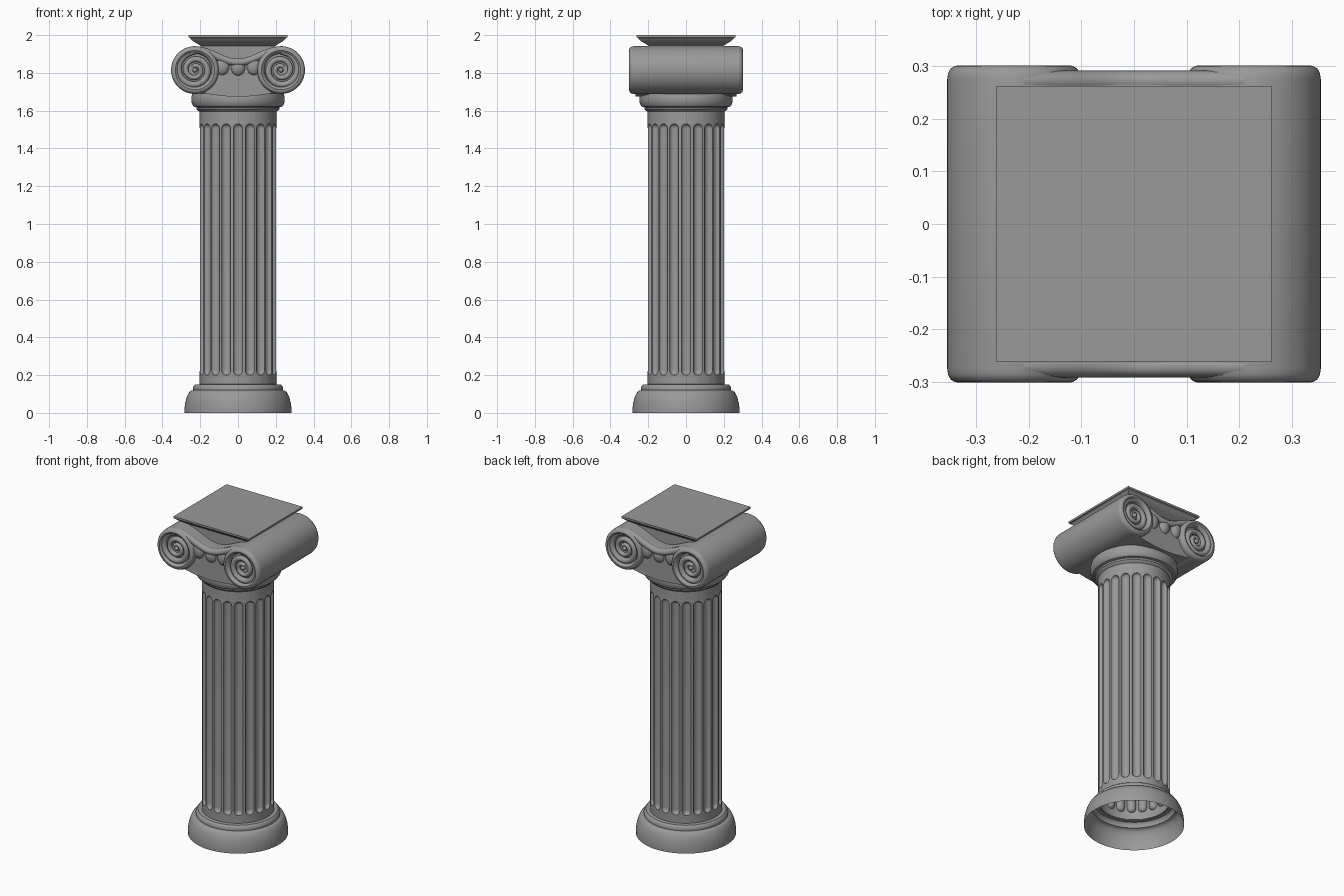
import bpy, bmesh
from math import sin, cos, pi, sqrt

if "Cube" in bpy.data.objects:
    bpy.data.objects.remove(bpy.data.objects["Cube"])

# dark grey stone
stone = bpy.data.materials.new("dark_stone")
stone.diffuse_color = (.32, .32, .32, 1)
stone.use_nodes = True
stone.node_tree.nodes["Principled BSDF"].inputs["Base Color"].default_value = stone.diffuse_color


def smooth(ob, angle=35):
    bpy.ops.object.select_all(action='DESELECT')
    ob.select_set(True)
    bpy.context.view_layer.objects.active = ob
    bpy.ops.object.shade_smooth_by_angle(angle=angle * pi / 180)
    ob.data.materials.clear()
    ob.data.materials.append(stone)


def make(name, verts, faces, angle=35):
    me = bpy.data.meshes.new(name)
    me.from_pydata(verts, [], faces)
    bm = bmesh.new()
    bm.from_mesh(me)
    bmesh.ops.remove_doubles(bm, verts=bm.verts, dist=1e-5)
    bmesh.ops.recalc_face_normals(bm, faces=bm.faces)
    bm.to_mesh(me)
    bm.free()
    ob = bpy.data.objects.new(name, me)
    bpy.context.collection.objects.link(ob)
    smooth(ob, angle)
    return ob


def skin(name, rings):
    """Join closed rings of equal length into an open shell."""
    n = len(rings[0])
    faces = [(i * n + j, i * n + (j + 1) % n, (i + 1) * n + (j + 1) % n, (i + 1) * n + j)
             for i in range(len(rings) - 1) for j in range(n)]
    return make(name, [v for r in rings for v in r], faces)


def lathe(name, profile, seg=64):
    return skin(name, [[(r * cos(2 * pi * k / seg), r * sin(2 * pi * k / seg), z)
                        for k in range(seg)] for r, z in profile])


def tube(name, pts, radius):
    """Round tube through (x, y, z, radius factor) points."""
    cu = bpy.data.curves.new(name, 'CURVE')
    cu.dimensions = '3D'
    cu.bevel_depth = radius
    cu.bevel_resolution = 3
    cu.use_fill_caps = True
    sp = cu.splines.new('POLY')
    sp.points.add(len(pts) - 1)
    for p, (x, y, z, f) in zip(sp.points, pts):
        p.co = (x, y, z, 1)
        p.radius = f
    ob = bpy.data.objects.new(name, cu)
    bpy.context.collection.objects.link(ob)
    bpy.ops.object.select_all(action='DESELECT')
    ob.select_set(True)
    bpy.context.view_layer.objects.active = ob
    bpy.ops.object.convert(target='MESH')
    smooth(bpy.context.view_layer.objects.active, 50)


def ball(name, loc, scale):
    bpy.ops.mesh.primitive_uv_sphere_add(segments=24, ring_count=14, location=loc)
    ob = bpy.context.object
    ob.name = name
    ob.scale = scale
    smooth(ob)


# base moulding, open underneath
lathe("base", [(.283, 0), (.283, .025), (.279, .055), (.271, .085), (.26, .108), (.25, .117),
               (.238, .12), (.239, .13), (.235, .142), (.226, .15), (.2, .152)])

# fluted shaft: flute edges narrow to a point at both ends
R, W, FLUTES, T = .204, .0252, 20, 8
Z0, Z1 = .2, 1.53
caps = [(W * (1 - cos(a * pi / 16)), W * sin(a * pi / 16)) for a in range(9)]
rows = [(.15, 0)] + [(Z0 + h, w) for h, w in caps]
rows += [(Z1 - h, w) for h, w in reversed(caps)] + [(1.6, 0)]
rings = []
for z, w in rows:
    ring = []
    for k in range(FLUTES):
        c = 2 * pi * k / FLUTES
        cols = [(-pi / FLUTES, R), (-.128, R)]
        for i in range(T + 1):
            t = -cos(pi * i / T)
            cols.append((t * max(w, .001) / R, R - .85 * w * sqrt(max(0, 1 - t * t))))
        cols.append((.128, R))
        ring += [(r * cos(c + a), r * sin(c + a), z) for a, r in cols]
    rings.append(ring)
skin("shaft", rings)

# neck moulding under the capital
lathe("neck", [(.203, 1.594), (.212, 1.6), (.219, 1.608), (.22, 1.618), (.234, 1.622), (.243, 1.634),
               (.247, 1.65), (.247, 1.67), (.243, 1.69), (.2, 1.70)])

# capital body: sagging profile pulled through in y
CX, CZ, CR = .228, 1.815, .1265


def top(x):
    return 1.875 + .033 * (1 - cos(pi * x / CX))


N = 24
xs = [-CX + 2 * CX * i / N for i in range(N + 1)]
prof = [(x, top(x)) for x in xs] + [(x, 1.674 + .02 * (x / .18) ** 2) for x in reversed(xs)]
n = len(prof)
verts = [(x, y, z) for y in (-.268, .268) for x, z in prof]
faces = [(i, (i + 1) % n, n + (i + 1) % n, n + i) for i in range(n)]
for o in (0, n):
    faces += [(o + i, o + i + 1, o + n - 2 - i, o + n - 1 - i) for i in range(N)]
make("capital_body", verts, faces)

# abacus: square slab with hollow moulding below
ab = [(.196, 1.82), (.196, 1.942), (.205, 1.948), (.22, 1.957), (.238, 1.968), (.25, 1.98),
      (.255, 1.986), (.262, 1.988), (.262, 2.0), (0, 2.0)]
skin("abacus", [[(-h, -h, z), (h, -h, z), (h, h, z), (-h, h, z)] for h, z in ab])

# scroll rolls with a raised rounded rim at both ends
half = [(0, .27), (.087, .27), (.09, .286), (.096, .296), (.104, .301), (.112, .3),
        (.12, .295), (.125, .286), (CR, .275)]
roll = half + [(r, -y) for r, y in reversed(half)]
for s in (-1, 1):
    skin("scroll_roll", [[(s * CX + r * cos(2 * pi * k / 64), y, CZ + r * sin(2 * pi * k / 64))
                          for k in range(64)] for r, y in roll])

for f in (-1, 1):
    # hanging band linking the scrolls
    tube("band", [(x, f * .271, top(x) - .019, 1) for x in xs], .02)
    for s in (-1, 1):
        # spiral and eye of each scroll
        pts = []
        for i in range(91):
            u = i / 90
            a, r = u * 2.1 * 2 * pi, .1 - .08 * u ** .85
            pts.append((s * (CX + r * sin(a)), f * .276, CZ + r * cos(a), 1 - .4 * u))
        tube("scroll_spiral", pts, .019)
        ball("scroll_eye", (s * CX, f * .275, CZ), (.013, .016, .013))
    # egg ornaments
    for x, z, h in ((-.083, 1.837, .05), (0, 1.829, .045), (.083, 1.837, .05)):
        ball("egg", (x, f * .262, z), (.038, .028, h))
